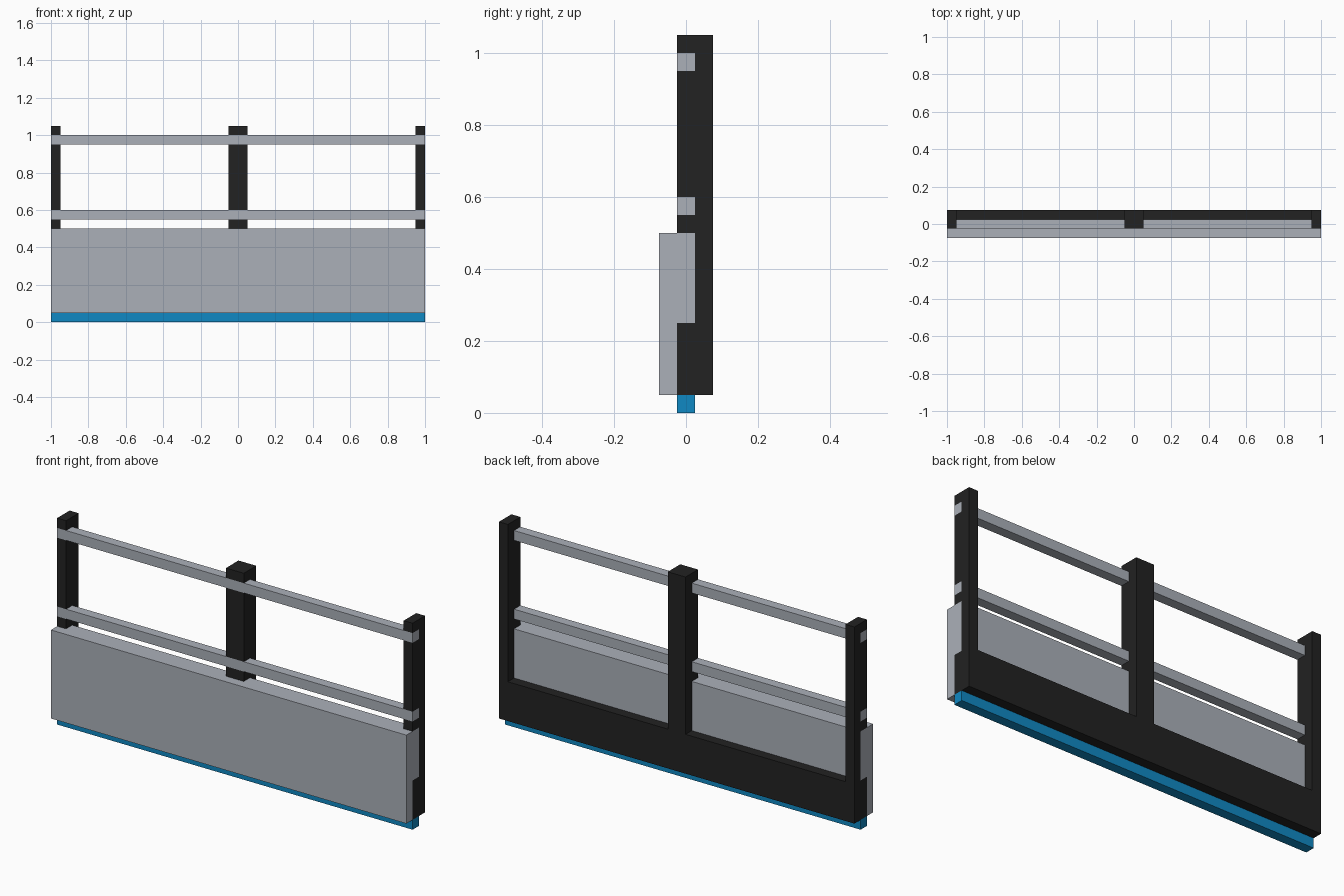
import bpy, bmesh

if "Cube" in bpy.data.objects:
    bpy.data.objects.remove(bpy.data.objects["Cube"])


def material(name, rgb):
    m = bpy.data.materials.new(name)
    m.diffuse_color = (*rgb, 1.0)
    m.use_nodes = True
    m.node_tree.nodes["Principled BSDF"].inputs["Base Color"].default_value = m.diffuse_color
    return m


GREY = material("light_grey", (0.406, 0.434, 0.485))
BLACK = material("soft_black", (0.016, 0.016, 0.016))
BLUE = material("bright_blue", (0.005, 0.25, 0.55))


def extrude_x(name, profile, x0, x1, mat):
    """Sweep a flat (y, z) profile along x."""
    bm = bmesh.new()
    face = bm.faces.new([bm.verts.new((x0, y, z)) for y, z in profile])
    ext = bmesh.ops.extrude_face_region(bm, geom=[face])
    moved = [v for v in ext["geom"] if isinstance(v, bmesh.types.BMVert)]
    bmesh.ops.translate(bm, verts=moved, vec=(x1 - x0, 0, 0))
    bmesh.ops.recalc_face_normals(bm, faces=bm.faces)
    me = bpy.data.meshes.new(name)
    bm.to_mesh(me)
    bm.free()
    me.materials.append(mat)
    ob = bpy.data.objects.new(name, me)
    bpy.context.collection.objects.link(ob)
    return ob


def rect(y0, y1, z0, z1):
    return [(y0, z0), (y1, z0), (y1, z1), (y0, z1)]


F, M, B = -0.025, 0.025, 0.075  # front, middle and back planes of the frame

# Blue foot strip
extrude_x("foot_strip", rect(F, M, 0, 0.05), -1, 1, BLUE)

# Lower frame beam
extrude_x("frame_beam", rect(F, B, 0.05, 0.25), -1, 1, BLACK)

# Front panel, its upper half let into the frame
extrude_x("front_panel", [(-0.075, 0.05), (F, 0.05), (F, 0.25), (M, 0.25),
                          (M, 0.5), (-0.075, 0.5)], -1, 1, GREY)

# Rails, flush with the front of the posts
RAILS = {"lower_rail": (0.55, 0.6), "upper_rail": (0.95, 1.0)}
for name, (z0, z1) in RAILS.items():
    extrude_x(name, rect(F, M, z0, z1), -1, 1, GREY)

# Posts, notched to receive the panel and the rails
post = [(M, 0.25), (M, 0.5), (F, 0.5)]
for z0, z1 in RAILS.values():
    post += [(F, z0), (M, z0), (M, z1), (F, z1)]
post += [(F, 1.05), (B, 1.05), (B, 0.25)]
for name, x0, x1 in (("left_post", -1, -0.95), ("middle_post", -0.05, 0.05),
                     ("right_post", 0.95, 1)):
    extrude_x(name, post, x0, x1, BLACK)
